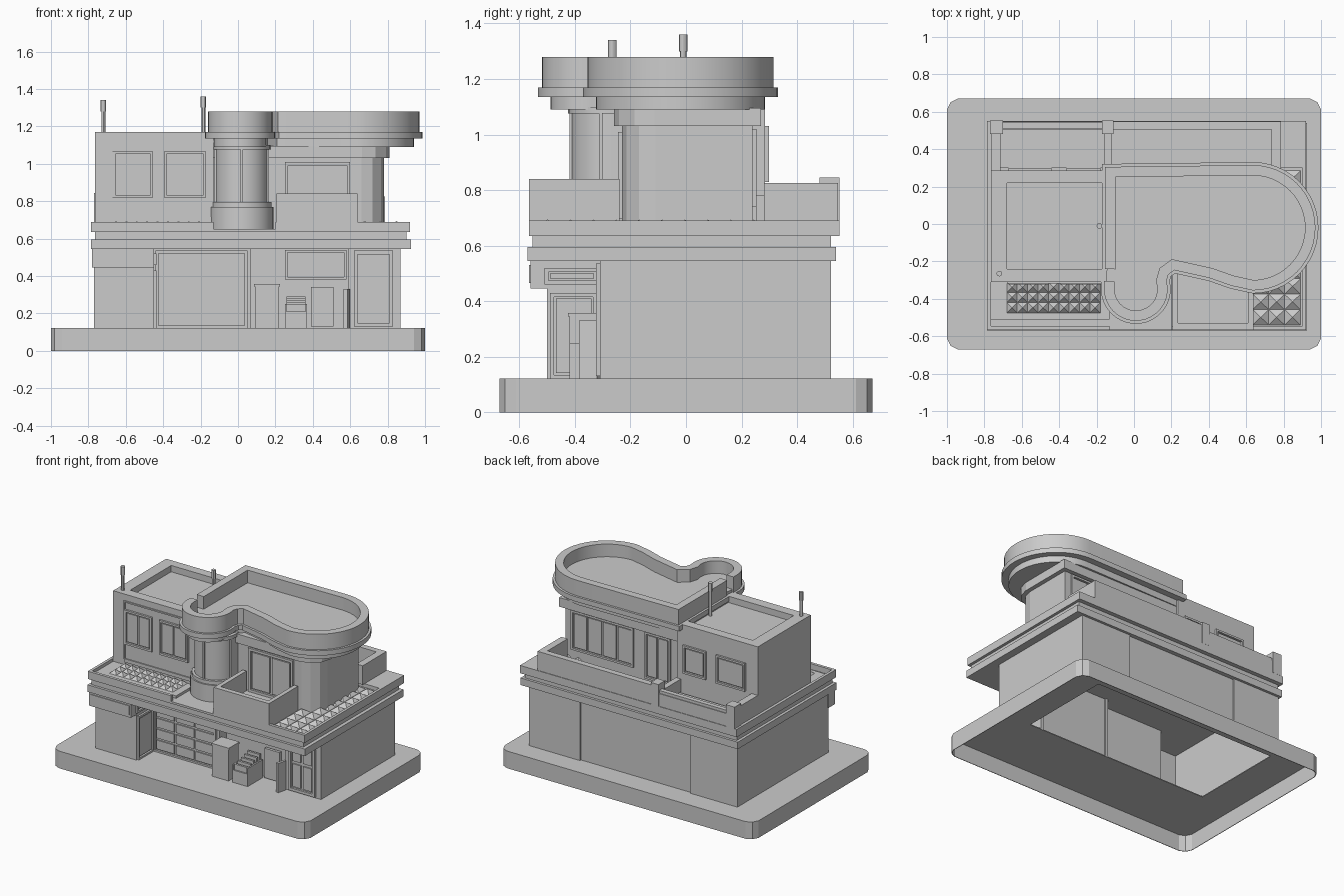
import bpy, bmesh, math
from mathutils import Vector

if "Cube" in bpy.data.objects:
    bpy.data.objects.remove(bpy.data.objects["Cube"])


def finish(name, bm, smooth=False):
    bmesh.ops.recalc_face_normals(bm, faces=bm.faces)
    me = bpy.data.meshes.new(name)
    bm.to_mesh(me)
    bm.free()
    ob = bpy.data.objects.new(name, me)
    bpy.context.collection.objects.link(ob)
    if smooth:
        bpy.ops.object.select_all(action='DESELECT')
        ob.select_set(True)
        bpy.context.view_layer.objects.active = ob
        bpy.ops.object.shade_smooth_by_angle(angle=math.radians(30))
    return ob


def boxes(name, items):
    """Several boxes (x0, x1, y0, y1, z0, z1) in one object."""
    bm = bmesh.new()
    for x0, x1, y0, y1, z0, z1 in items:
        vs = bmesh.ops.create_cube(bm, size=1)['verts']
        for v in vs:
            v.co = ((x0 + x1) / 2 + v.co.x * (x1 - x0), (y0 + y1) / 2 + v.co.y * (y1 - y0),
                    (z0 + z1) / 2 + v.co.z * (z1 - z0))
    return finish(name, bm)


def prism(name, pts, z0, z1, smooth=False):
    bm = bmesh.new()
    f = bm.faces.new([bm.verts.new((x, y, z0)) for x, y in pts])
    r = bmesh.ops.extrude_face_region(bm, geom=[f])
    for v in r['geom']:
        if isinstance(v, bmesh.types.BMVert):
            v.co.z = z1
    return finish(name, bm, smooth)


def offset(pts, d):
    """Mitred offset of a counterclockwise outline, positive is outward."""
    out, n = [], len(pts)
    for i in range(n):
        p, q, s = (Vector(pts[(i + k) % n]) for k in (-1, 0, 1))
        a, b = (q - p).normalized(), (s - q).normalized()
        na, nb = Vector((a.y, -a.x)), Vector((b.y, -b.x))
        q = q + (na + nb) * d / (1 + na.dot(nb))
        out.append((q.x, q.y))
    return out


def wall_strip(name, pts, t, z0, z1):
    """Open wall following an outline from first to last point."""
    prism(name, pts + offset(pts, -t)[::-1], z0, z1, True)


def arc(cx, cy, r, a0, a1, n):
    return [(cx + r * math.cos(math.radians(a0 + (a1 - a0) * i / n)),
             cy + r * math.sin(math.radians(a0 + (a1 - a0) * i / n))) for i in range(n + 1)]


def window(name, face, u0, u1, z0, z1, pos, cols=2, rows=1, t=0.014):
    """Framed window; face is front, back or right."""
    s = -1 if face == 'front' else 1

    def bar(a, b, c, d, depth):
        lo, hi = sorted((pos - s * 0.005, pos + s * depth))
        return (lo, hi, a, b, c, d) if face == 'right' else (a, b, lo, hi, c, d)
    items = [bar(u0, u0 + t, z0, z1, .014), bar(u1 - t, u1, z0, z1, .014),
             bar(u0 + t, u1 - t, z0, z0 + t, .014), bar(u0 + t, u1 - t, z1 - t, z1, .014)]
    w, h = (u1 - u0 - 2 * t) / cols, (z1 - z0 - 2 * t) / rows
    g = t * 0.5
    for i in range(cols):
        for j in range(rows):
            a, c = u0 + t + i * w, z0 + t + j * h
            items.append(bar(a + g, a + w - g, c + g, c + h - g, .008))
    boxes(name, items)


def pyramid_tiles(name, x0, x1, y0, y1, nx, ny, z, h):
    bm = bmesh.new()
    dx, dy = (x1 - x0) / nx, (y1 - y0) / ny
    for i in range(nx):
        for j in range(ny):
            x, y = x0 + i * dx, y0 + j * dy
            c = [bm.verts.new(p) for p in ((x, y, z), (x + dx, y, z), (x + dx, y + dy, z), (x, y + dy, z))]
            top = bm.verts.new((x + dx / 2, y + dy / 2, z + h))
            for k in range(4):
                bm.faces.new((c[k], c[(k + 1) % 4], top))
    finish(name, bm)


# Hollow base with an opening under the rooms
X, Y = 1.0, 0.672
octagon = [(-X + .06, -Y), (X - .06, -Y), (X - .02, -Y + .02), (X, -Y + .06), (X, Y - .06), (X - .02, Y - .02),
           (X - .06, Y), (-X + .06, Y), (-X + .02, Y - .02), (-X, Y - .06), (-X, -Y + .06), (-X + .02, -Y + .02)]
base = prism("base", octagon, 0, .122)
for cutter in (prism("base_hollow_cutter", offset(octagon, -.004), -.1, .116),
               boxes("base_opening_cutter", [(-.74, .7, -.2, .48, .05, .2)])):
    m = base.modifiers.new("cut", 'BOOLEAN')
    m.operation, m.object, m.solver = 'DIFFERENCE', cutter, 'EXACT'
    bpy.context.view_layer.objects.active = base
    bpy.ops.object.modifier_apply(modifier=m.name)
    bpy.data.objects.remove(cutter)

# Ground floor walls
boxes("ground_walls", [(-.77, -.75, -.5, .51, .12, .545), (.85, .87, -.31, .51, .12, .545),
                       (-.77, .87, .49, .51, .12, .545), (-.77, -.45, -.5, -.48, .12, .545),
                       (-.47, -.45, -.5, -.31, .12, .545), (-.47, .07, -.31, -.29, .12, .545),
                       (.05, .07, -.3, -.2, .12, .545), (.05, .6, -.23, -.21, .12, .545),
                       (.59, .86, -.31, -.29, .12, .545), (.59, .61, -.31, -.2, .12, .545)])
boxes("back_pilasters", [(.47, .87, .5, .522, .12, .545), (-.77, -.4, .5, .522, .12, .545)])
boxes("sign_band", [(-.78, -.45, -.56, -.49, .445, .545), (-.765, -.46, -.566, -.55, .465, .53)])

# Ground floor doors and windows
window("garage_door", 'front', -.44, .05, .12, .535, -.31, 3, 5)
window("pier_door", 'right', -.49, -.32, .12, .43, -.45, 1, 1)
window("pier_sign", 'right', -.51, -.31, .46, .52, -.45, 1, 1)
window("shop_window", 'front', .25, .58, .38, .54, -.23, 2, 1)
window("shop_door", 'front', .62, .83, .13, .535, -.31, 2, 2, .02)

# Porch furniture
boxes("vending_cabinet", [(.09, .22, -.42, -.31, .12, .345), (.085, .225, -.425, -.305, .345, .358)])
boxes("display_rack", [(.25, .37, -.42, -.25, .12, .21), (.25, .26, -.42, -.25, .21, .25),
                       (.36, .37, -.42, -.25, .21, .25)] +
      [(.26, .36, -.41 + i * .035, -.395 + i * .035, .21, .25 + i * .01) for i in range(5)])
boxes("menu_board", [(.39, .51, -.26, -.24, .13, .34)])
prism("leaning_panel", [(.565, -.38), (.585, -.385), (.6, -.32), (.585, -.31)], .12, .33)

# Cornice bands and deck
boxes("cornice", [(-.785, .925, -.57, .54, .545, .595), (-.765, .9, -.552, .522, .595, .635),
                  (-.785, .92, -.566, .552, .635, .65)])
boxes("deck_rims", [(-.785, -.13, -.566, -.545, .65, .69), (-.785, -.765, -.545, -.31, .65, .69),
                    (.2, .92, -.566, -.545, .65, .69), (.9, .92, -.545, .552, .65, .69),
                    (-.785, .9, .3, .552, .65, .69), (-.785, -.765, -.31, .3, .65, .69)])
boxes("deck_slabs", [(-.765, -.13, -.51, -.31, .65, .668), (.2, .9, -.545, .3, .65, .664)])
pyramid_tiles("left_skylight", -.68, -.18, -.475, -.31, 9, 3, .668, .027)
pyramid_tiles("right_skylight", .635, .89, -.54, .285, 3, 10, .664, .03)

# Back terrace parapets and posts
boxes("terrace_parapet", [(-.77, .785, .505, .548, .69, .78), (-.11, .785, .505, .548, .78, .825),
                          (-.765, -.715, .28, .505, .69, .825), (-.16, -.12, .24, .505, .69, .78),
                          (.735, .785, .28, .505, .69, .825), (-.77, -.7, .48, .553, .69, .845),
                          (-.17, -.11, .48, .553, .69, .845), (-.71, -.17, .51, .543, .78, .80)])

# Left upper block with sunken roof
boxes("left_block", [(-.765, -.13, -.31, .285, .65, 1.125), (-.765, -.68, -.31, .285, 1.125, 1.17),
                     (-.165, -.13, -.31, .285, 1.125, 1.17), (-.68, -.165, -.31, -.24, 1.125, 1.17),
                     (-.68, -.165, .22, .285, 1.125, 1.17)])
boxes("left_front_trim", [(-.675, -.13, -.318, -.305, 1.115, 1.125), (-.68, -.67, -.318, -.305, .71, 1.125),
                          (-.67, -.13, -.318, -.305, .69, .715)])
window("left_window", 'front', -.67, -.455, .82, 1.065, -.31)
window("middle_window", 'front', -.395, -.17, .82, 1.065, -.31)
window("back_window_a", 'back', -.67, -.44, .83, 1.03, .285, 1)
window("back_window_b", 'back', -.36, -.18, .83, 1.03, .285, 1)

# Main upper block with faceted front corner
main = [(-.14, -.23)] + arc(.66, -.11, .12, -90, 0, 3) + [(.78, .24), (-.14, .24)]
prism("main_walls", main, .65, 1.03)
prism("main_beam", offset(main, .03), 1.03, 1.095)
window("balcony_window", 'front', .25, .6, .70, 1.01, -.23, 2, 1, .018)
window("back_door", 'back', -.05, .15, .69, 1.02, .24, 2)
window("back_long_window", 'back', .24, .73, .74, 1.02, .24, 4)

# Rounded bay
bay = arc(.02, -.27, .142, 180, 360, 16) + [(.162, -.2), (-.122, -.2)]
prism("bay_column", bay, .65, 1.1, True)
prism("bay_base", offset(bay, .028), .637, .77, True)
prism("bay_sill", offset(bay, .018), .77, .795, True)
prism("bay_header", offset(bay, .012), 1.075, 1.1, True)
for a in (195, 270, 345):
    px, py = arc(.02, -.27, .143, a, a, 1)[0]
    boxes("bay_mullion", [(px - .007, px + .007, py - .007, py + .007, .79, 1.08)])

# Balcony
boxes("balcony", [(.205, .64, -.566, -.53, .64, .84), (.205, .235, -.53, -.24, .64, .84),
                  (.61, .64, -.53, -.24, .64, .84), (.235, .61, -.53, -.22, .65, .70)])

# Curved main roof: soffit, flange, deck and open parapet
roof = ([(-.16, -.305)] + arc(.01, -.348, .17, 180, 375, 18) + [(.184, -.27), (.215, -.247), (.4, -.288), (.52, -.33)]
        + arc(.635, -.02, .335, -90, 90, 24) + [(-.155, .305), (-.155, -.24)])
prism("roof_soffit", offset(roof, -.03), 1.09, 1.135, True)
prism("roof_flange", offset(roof, .016), 1.135, 1.17, True)
prism("roof_deck", offset(roof, -.01), 1.17, 1.19, True)
wall_strip("roof_parapet", roof, .055, 1.168, 1.28)

# Roof pipes
for name, x, y, top in (("corner_pipe", -.72, -.265, 1.32), ("middle_pipe", -.185, -.01, 1.34)):
    prism(name, arc(x, y, .011, 0, 330, 11), 1.12, top, True)
    prism(name + "_cap", arc(x, y, .015, 0, 330, 11), top - .04, top + .02, True)
